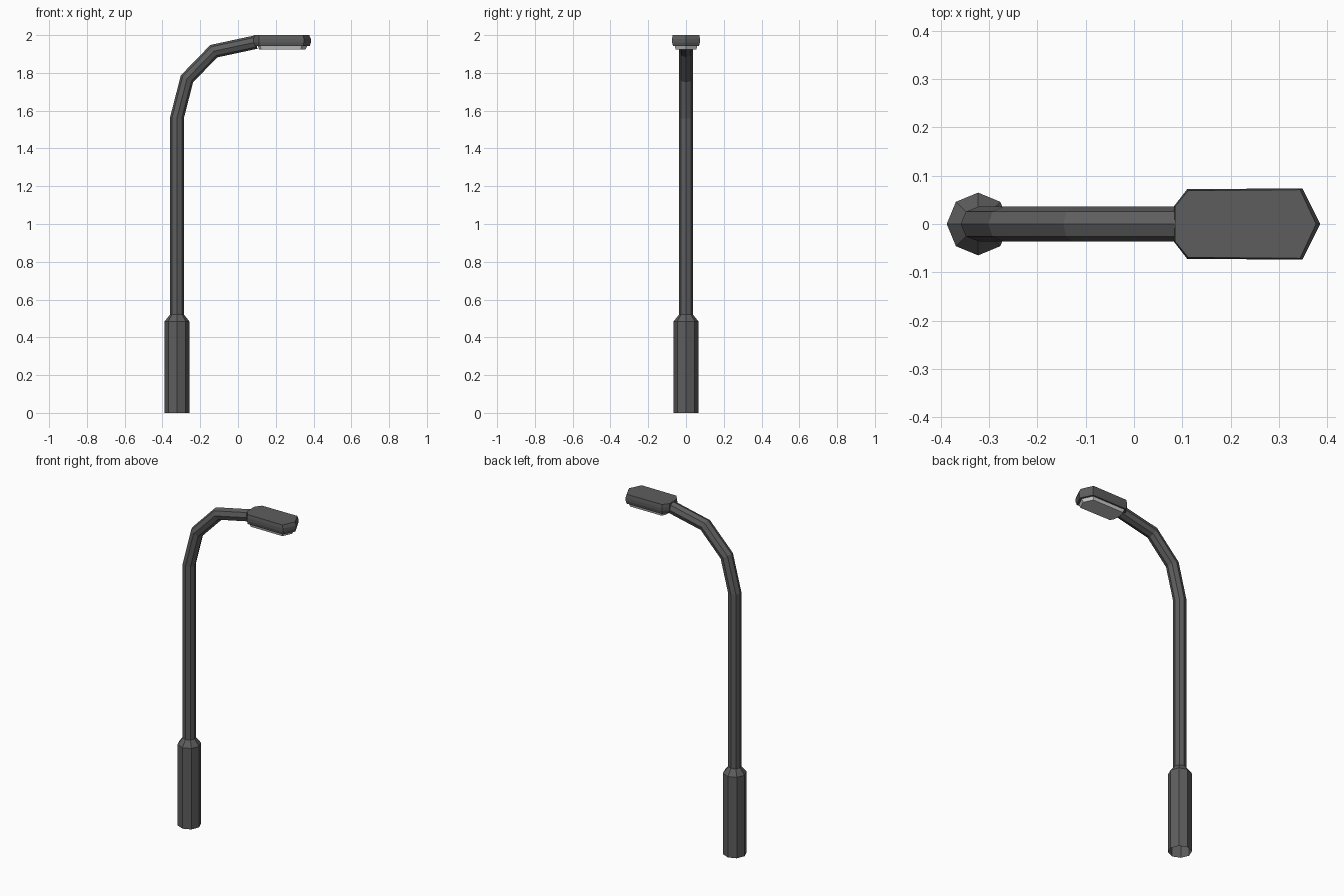
import bpy, bmesh
from math import cos, sin, pi
from mathutils import Vector

if "Cube" in bpy.data.objects:
    bpy.data.objects.remove(bpy.data.objects["Cube"])


def paint(name, value):
    mat = bpy.data.materials.new(name)
    mat.diffuse_color = (value, value, value, 1)
    mat.use_nodes = True
    mat.node_tree.nodes["Principled BSDF"].inputs["Base Color"].default_value = mat.diffuse_color
    return mat


dark = paint("dark_metal", 0.11)
pale = paint("pale_glass", 0.9)


def skin(name, rings, cap_start, cap_end, mat):
    """Join matching rings of points with flat quads."""
    bm = bmesh.new()
    loops = [[bm.verts.new(p) for p in ring] for ring in rings]
    n = len(loops[0])
    for a, b in zip(loops, loops[1:]):
        for i in range(n):
            j = (i + 1) % n
            bm.faces.new((a[i], a[j], b[j], b[i]))
    if cap_start:
        bm.faces.new(loops[0][::-1])
    if cap_end:
        bm.faces.new(loops[-1])
    bmesh.ops.recalc_face_normals(bm, faces=bm.faces)
    mesh = bpy.data.meshes.new(name)
    bm.to_mesh(mesh)
    bm.free()
    mesh.materials.append(mat)
    obj = bpy.data.objects.new(name, mesh)
    bpy.context.collection.objects.link(obj)
    return obj


# Pole and bent arm: x, z, radius along the centre line
path = [(-0.323, 0, 0.065), (-0.323, 0.485, 0.065), (-0.323, 0.522, 0.036),
        (-0.323, 1.563, 0.036), (-0.27, 1.769, 0.036),
        (-0.128, 1.915, 0.036), (0.095, 1.963, 0.036)]
points = [Vector((x, 0, z)) for x, z, r in path]
rings = []
for i, (p, (_, _, r)) in enumerate(zip(points, path)):
    before = (p - points[i - 1]).normalized() if i else None
    after = (points[i + 1] - p).normalized() if i + 1 < len(points) else before
    before = before or after
    tangent = (before + after).normalized()
    side = Vector((tangent.z, 0, -tangent.x)) / tangent.dot(after)
    rings.append([p + side * r * cos(k * pi / 4) + Vector((0, r * sin(k * pi / 4), 0))
                  for k in range(8)])
skin("pole_and_arm", rings, False, True, dark)


# Lamp head outline, mirrored across y
def outline(half, z):
    back = [(x, -y, z) for x, y in reversed(half) if y > 0]
    return [(x, y, z) for x, y in half] + back


top = [(0.085, 0.036), (0.112, 0.069), (0.344, 0.071), (0.377, 0)]
wide = [(0.083, 0.037), (0.110, 0.072), (0.349, 0.074), (0.386, 0)]
low = [(0.090, 0.036), (0.112, 0.068), (0.345, 0.069), (0.380, 0)]
skin("lamp_housing",
     [outline(top, 2.0), outline(wide, 1.98), outline(wide, 1.962), outline(low, 1.943)],
     True, True, dark)

# Lens below the housing
lens_top = [(0.105, 0.032), (0.116, 0.059), (0.338, 0.060), (0.368, 0)]
lens_low = [(0.112, 0.030), (0.123, 0.054), (0.332, 0.055), (0.358, 0)]
skin("lamp_lens", [outline(lens_top, 1.944), outline(lens_low, 1.924)], True, True, pale)
